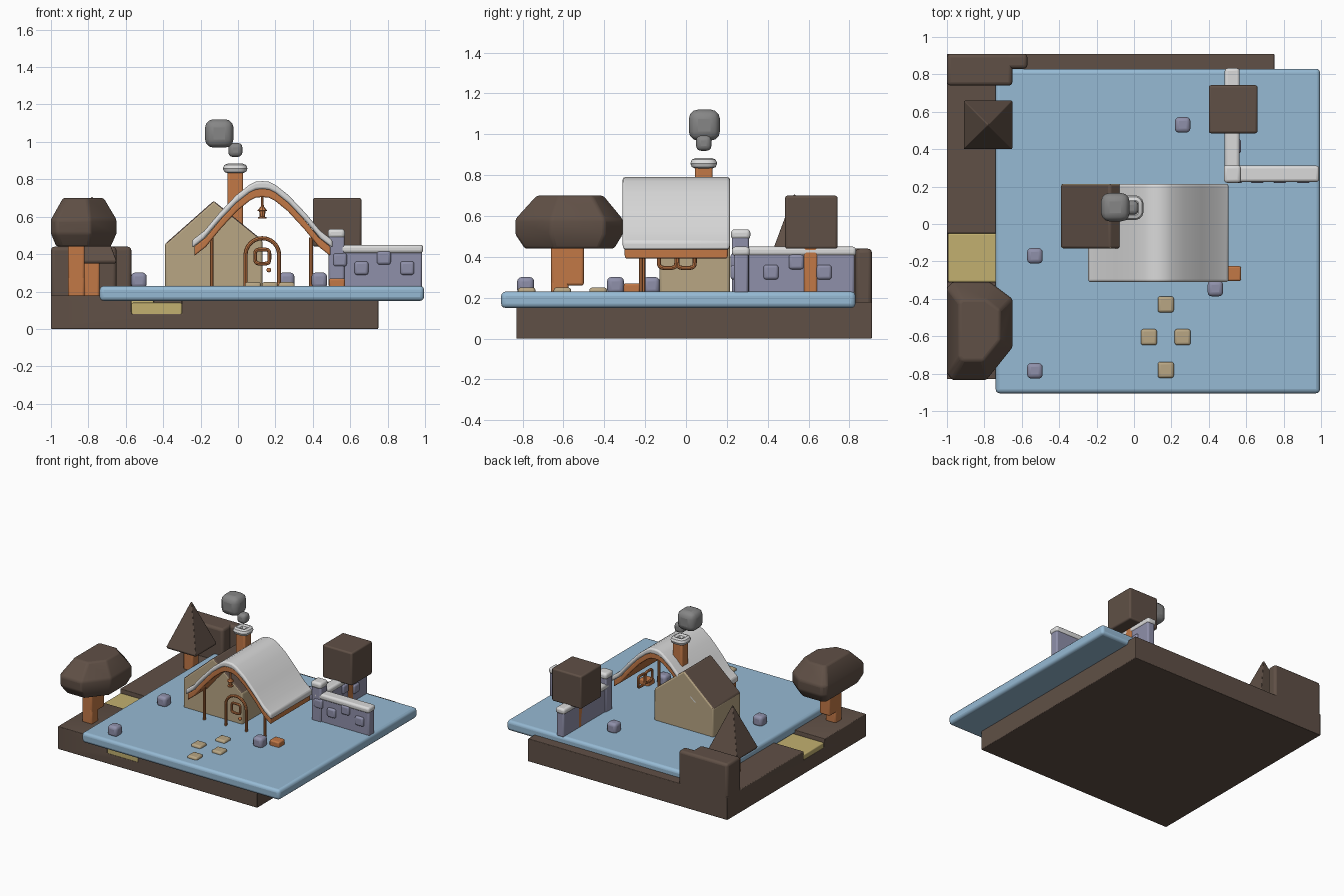
import bpy, bmesh, math
from mathutils import Vector

if "Cube" in bpy.data.objects:
    bpy.data.objects.remove(bpy.data.objects["Cube"])


def mat(name, r, g, b):
    m = bpy.data.materials.new(name)
    lin = lambda c: ((c / 255 + 0.055) / 1.055) ** 2.4
    m.diffuse_color = (lin(r), lin(g), lin(b), 1)
    m.use_nodes = True
    m.node_tree.nodes["Principled BSDF"].inputs["Base Color"].default_value = m.diffuse_color
    return m


BROWN = mat("dark brown", 96, 80, 70)
BLUE = mat("ice blue", 150, 186, 212)
TAN = mat("tan", 184, 166, 132)
WOOD = mat("orange wood", 194, 120, 70)
STONE = mat("violet stone", 143, 144, 170)
SNOW = mat("snow white", 218, 218, 218)
SAND = mat("yellow sand", 194, 176, 112)
SMOKE = mat("smoke grey", 134, 134, 134)


def finish(ob, material, bevel=0, seg=3):
    if material and not ob.data.materials:
        ob.data.materials.append(material)
    if bevel:
        b = ob.modifiers.new("bevel", 'BEVEL')
        b.width, b.segments, b.limit_method = bevel, seg, 'ANGLE'
    bpy.ops.object.select_all(action='DESELECT')
    ob.select_set(True)
    bpy.context.view_layer.objects.active = ob
    bpy.ops.object.shade_smooth_by_angle(angle=math.radians(35))
    return ob


def mesh(name, verts, faces, material, bevel=0, seg=3):
    me = bpy.data.meshes.new(name)
    me.from_pydata(verts, [], faces)
    bm = bmesh.new()
    bm.from_mesh(me)
    bmesh.ops.recalc_face_normals(bm, faces=bm.faces)
    bm.to_mesh(me)
    bm.free()
    ob = bpy.data.objects.new(name, me)
    bpy.context.collection.objects.link(ob)
    return finish(ob, material, bevel, seg)


def stack(name, rings, material, bevel=0, seg=3):
    """Skin equal-length closed rings and cap both ends."""
    n = len(rings[0])
    faces = [tuple(range(n)), tuple(range((len(rings) - 1) * n, len(rings) * n))]
    for k in range(len(rings) - 1):
        for i in range(n):
            j = (i + 1) % n
            faces.append((k * n + i, k * n + j, k * n + n + j, k * n + n + i))
    return mesh(name, [p for r in rings for p in r], faces, material, bevel, seg)


def box(name, x, y, z, material, bevel=0.01, seg=3):
    rings = [[(x[0], y[0], h), (x[1], y[0], h), (x[1], y[1], h), (x[0], y[1], h)] for h in z]
    return stack(name, rings, material, bevel, seg)


def cube(name, c, s, material, bevel):
    return box(name, *[(v - s / 2, v + s / 2) for v in c], material, bevel)


def extrude_y(name, prof, y, material, bevel=0):
    return stack(name, [[(px, h, pz) for px, pz in prof] for h in y], material, bevel)


def tube(name, pts, radius, material, closed=True):
    cu = bpy.data.curves.new(name, 'CURVE')
    cu.dimensions, cu.bevel_depth, cu.bevel_resolution = '3D', radius, 2
    cu.use_fill_caps = True
    sp = cu.splines.new('POLY')
    sp.points.add(len(pts) - 1)
    for p, q in zip(sp.points, pts):
        p.co = (*q, 1)
    sp.use_cyclic_u = closed
    ob = bpy.data.objects.new(name, cu)
    bpy.context.collection.objects.link(ob)
    bpy.ops.object.select_all(action='DESELECT')
    ob.select_set(True)
    bpy.context.view_layer.objects.active = ob
    bpy.ops.object.convert(target='MESH')
    return finish(bpy.context.object, material)


def round_square(a, b, n=24):
    """Rounded rectangle outline with half sizes a and b."""
    out = []
    for i in range(n):
        t = 2 * math.pi * (i + 0.5) / n
        c, s = math.cos(t), math.sin(t)
        out.append((a * math.copysign(abs(c) ** 0.45, c), b * math.copysign(abs(s) ** 0.45, s)))
    return out


# earth base with a channel running from the left side to the front
base = box("earth_base", (-1, 0.75), (-0.83, 0.91), (0, 0.18), BROWN, 0)
for i, (x, y, z) in enumerate([((-1.1, -0.45), (-0.31, -0.05), (0.11, 0.4)),
                               ((-0.57, -0.30), (-0.95, -0.06), (0.08, 0.41))]):
    cut = box(f"channel_cutter_{i}", x, y, z, None, 0)
    cut.hide_render = True
    cut.hide_set(True)
    m = base.modifiers.new("channel", 'BOOLEAN')
    m.operation, m.solver, m.object = 'DIFFERENCE', 'EXACT', cut
finish(base, BROWN, 0.015)
box("sand_channel_left", (-0.995, -0.45), (-0.31, -0.05), (0.10, 0.15), SAND, 0.008)
box("sand_channel_front", (-0.57, -0.30), (-0.825, -0.06), (0.07, 0.14), SAND, 0.008)
box("corner_bank", (-1, -0.65), (0.74, 0.91), (0.1, 0.44), BROWN, 0.02)
box("corner_bank_step", (-0.8, -0.57), (0.83, 0.91), (0.1, 0.44), BROWN, 0.02)

# ice slab
box("ice_slab", (-0.74, 0.995), (-0.905, 0.83), (0.15, 0.23), BLUE, 0.022)

# rear house body: tan walls, brown roof on the faces that look up
body = extrude_y("house_body", [(-0.39, 0.22), (0.13, 0.22), (0.13, 0.475), (-0.13, 0.685), (-0.39, 0.455)],
                 (-0.13, 0.215), TAN)
body.data.materials.append(BROWN)
for f in body.data.polygons:
    if f.normal.z > 0.3:
        f.material_index = 1
finish(body, None, 0.012)

# curved roof: snow over wood
half = [(0, 0.79), (0.035, 0.787), (0.07, 0.77), (0.14, 0.715), (0.23, 0.62), (0.31, 0.525), (0.375, 0.475)]
top = [(0.13 - u, z) for u, z in reversed(half)] + [(0.13 + u, z) for u, z in half[1:]]


def layer(a, b, shrink=1.0):
    p = [(0.13 + (x - 0.13) * shrink, z) for x, z in top]
    return [(x, z - a) for x, z in p] + [(x, z - b) for x, z in reversed(p)]


extrude_y("roof_snow", layer(0, 0.042), (-0.31, 0.215), SNOW, 0.012)
extrude_y("roof_wood", layer(0.035, 0.085, 0.97), (-0.30, 0.205), WOOD, 0.008)

# posts, door and lantern of the porch
for i, x in enumerate((-0.14, 0.39)):
    tube(f"porch_post_{i}", [(x, -0.22, 0.22), (x, -0.22, 0.49)], 0.010, WOOD, False)
arch = [(0.13 + 0.09 * math.cos(t * math.pi / 12), -0.21, 0.395 + 0.09 * math.sin(t * math.pi / 12))
        for t in range(13)]
tube("door_frame", [(0.22, -0.21, 0.22)] + arch + [(0.04, -0.21, 0.22)], 0.011, WOOD, False)
tube("door_window", [(0.13 + a, -0.21, 0.387 + b) for a, b in round_square(0.038, 0.038)], 0.010, WOOD)
cube("door_knob", (0.165, -0.21, 0.315), 0.024, WOOD, 0.009)
for i, y in enumerate((-0.09, 0.0)):
    tube(f"side_window_{i}", [(0.39, y + a, 0.39 + b) for a, b in round_square(0.043, 0.044)], 0.010, WOOD)


def disc(r, z):
    return [(0.13 + r * math.cos(k * math.pi / 4), -0.28 + r * math.sin(k * math.pi / 4), z) for k in range(8)]


stack("lantern", [disc(r, z) for r, z in ((0.022, 0.59), (0.022, 0.598), (0.014, 0.60), (0.017, 0.63),
                                          (0.027, 0.632), (0.008, 0.655), (0.005, 0.72))], WOOD)

# chimney and smoke
box("chimney", (-0.056, 0.028), (0.045, 0.13), (0.45, 0.845), WOOD, 0.012)
tube("chimney_snow", [(-0.015 + a, 0.087 + b, 0.858) for a, b in round_square(0.04, 0.04)], 0.026, SNOW)
cube("smoke_small", (-0.014, 0.087, 0.957), 0.075, SMOKE, 0.024)
cube("smoke_large", (-0.10, 0.09, 1.045), 0.152, SMOKE, 0.045)

# L-shaped stone wall with snow on top
box("wall_right", (0.50, 0.985), (0.235, 0.305), (0.22, 0.42), STONE, 0.012)
box("wall_back", (0.495, 0.56), (0.26, 0.825), (0.22, 0.42), STONE, 0.012)
box("wall_pillar", (0.485, 0.57), (0.225, 0.308), (0.22, 0.50), STONE, 0.012)
box("wall_right_snow", (0.50, 0.99), (0.225, 0.312), (0.405, 0.45), SNOW, 0.016)
box("wall_back_snow", (0.485, 0.565), (0.26, 0.833), (0.405, 0.45), SNOW, 0.016)
box("pillar_snow", (0.48, 0.572), (0.22, 0.315), (0.485, 0.535), SNOW, 0.018)
for i, (x, z) in enumerate([(0.545, 0.37), (0.66, 0.325), (0.78, 0.38), (0.905, 0.325)]):
    box(f"wall_brick_front_{i}", (x - 0.037, x + 0.037), (0.218, 0.26), (z - 0.036, z + 0.036), STONE, 0.014)
for i, (y, z) in enumerate([(0.416, 0.325), (0.54, 0.375), (0.676, 0.325)]):
    box(f"wall_brick_side_{i}", (0.53, 0.573), (y - 0.037, y + 0.037), (z - 0.036, z + 0.036), STONE, 0.014)

# loose rocks, stepping stones and a crate
for i, (x, y) in enumerate([(-0.53, -0.17), (-0.53, -0.785), (0.26, 0.53), (0.435, -0.345)]):
    cube(f"rock_{i}", (x, y, 0.26), 0.083, STONE, 0.022)
for i, (x, y) in enumerate([(0.17, -0.43), (0.08, -0.605), (0.26, -0.605), (0.17, -0.78)]):
    box(f"stepping_stone_{i}", (x - 0.043, x + 0.043), (y - 0.043, y + 0.043), (0.21, 0.25), TAN, 0.014)
box("crate", (0.487, 0.572), (-0.305, -0.225), (0.22, 0.27), WOOD, 0.01)

# cube tree
box("cube_tree_trunk", (0.495, 0.565), (0.575, 0.645), (0.22, 0.46), WOOD, 0.012)
box("cube_tree_crown", (0.40, 0.66), (0.485, 0.742), (0.44, 0.70), BROWN, 0.012)

# pyramid tree
box("pyramid_tree_trunk", (-0.825, -0.74), (0.49, 0.57), (0.17, 0.38), WOOD, 0.012)
cx, cy = -0.78, 0.53
stack("pyramid_tree_crown", [[(cx + a * s, cy + b * s, z) for a, b in ((-1, -1), (1, -1), (1, 1), (-1, 1))]
                             for s, z in ((0.124, 0.35), (0.13, 0.365), (0.004, 0.705))], BROWN, 0.004, 2)

# faceted tree
box("faceted_tree_trunk", (-0.91, -0.82), (-0.66, -0.50), (0.26, 0.48), WOOD, 0.012)
box("faceted_tree_root", (-0.91, -0.82), (-0.66, -0.575), (0.17, 0.30), WOOD, 0.012)
outline = [(-1, -0.34), (-0.97, -0.31), (-0.77, -0.31), (-0.65, -0.40),
           (-0.65, -0.66), (-0.79, -0.835), (-0.97, -0.835), (-1, -0.80)]
ox, oy = -0.83, -0.56
stack("faceted_tree_crown", [[(ox + (x - ox) * s, oy + (y - oy) * s, z) for x, y in outline]
                             for s, z in ((0.83, 0.44), (1, 0.51), (1, 0.585), (0.62, 0.70))], BROWN, 0.012)
